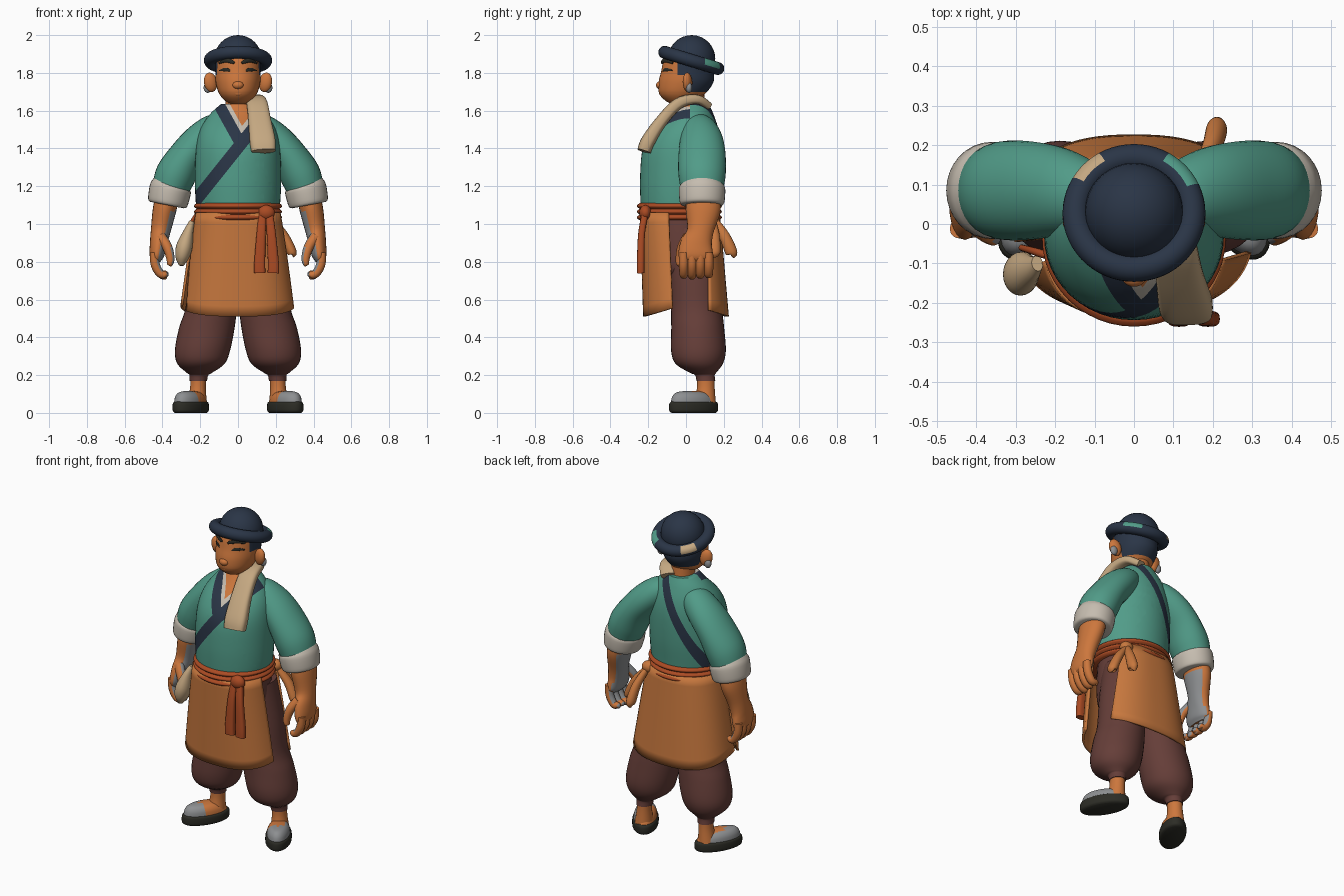
import bpy, bmesh
from math import sin, cos, pi, sqrt, radians, atan2
from mathutils import Vector

cube = bpy.data.objects.get("Cube")
if cube:
    bpy.data.objects.remove(cube)


def material(name, code):
    lin = [(int(code[i:i + 2], 16) / 255) ** 2.2 for i in (0, 2, 4)] + [1]
    m = bpy.data.materials.new(name)
    m.use_nodes = True
    m.diffuse_color = lin
    m.node_tree.nodes["Principled BSDF"].inputs["Base Color"].default_value = lin
    return m


teal = material("teal cloth", "529a87")
navy = material("navy cloth", "2e3848")
skin = material("warm skin", "cb763f")
orange = material("apron orange", "c67740")
red = material("sash red", "a94c28")
maroon = material("trouser maroon", "65403b")
tan = material("towel tan", "c3a680")
pale = material("pale cuff", "c4bbae")
grey = material("grey leather", "8c8e90")
dark = material("dark sole", "30302a")
parts = []


def finish(name, bm, mats, rule=None):
    bmesh.ops.recalc_face_normals(bm, faces=bm.faces)
    bm.normal_update()
    if rule:
        for f in bm.faces:
            f.material_index = rule(f.calc_center_median(), f.normal)
    me = bpy.data.meshes.new(name)
    bm.to_mesh(me)
    bm.free()
    for m in mats:
        me.materials.append(m)
    ob = bpy.data.objects.new(name, me)
    bpy.context.collection.objects.link(ob)
    parts.append(ob)
    return ob


def smooth_path(pts, steps):
    # Catmull-Rom through positions and radii together
    P = [pts[0]] + list(pts) + [pts[-1]]
    out = []
    for a, b, c, d in zip(P, P[1:], P[2:], P[3:]):
        for k in range(steps):
            t = k / steps
            out.append([q + .5 * t * (r - p + t * (2 * p - 5 * q + 4 * r - s + t * (3 * (q - r) + s - p)))
                        for p, q, r, s in zip(a, b, c, d)])
    return out + [list(pts[-1])]


def power(v, e):
    return abs(v) ** e * (1 if v > 0 else -1)


def sweep(name, pts, mats, hint=(0, 1, 0), flat=False, side=1, seg=24, e=1, steps=5, cuts=(), rule=None):
    """Rings (x, y, z, r1, r2); r2 lies along hint. Flat rings stay level."""
    P = smooth_path([(p[0] * side, *p[1:]) for p in pts], steps)
    bm = bmesh.new()
    rings = []
    for i, p in enumerate(P):
        t = (Vector(P[min(i + 1, len(P) - 1)][:3]) - Vector(P[max(i - 1, 0)][:3])).normalized()
        if flat:
            t = Vector((0, 0, 1))
        u = Vector(hint)
        u = (u - t * u.dot(t)).normalized()
        v = u.cross(t)
        rings.append([bm.verts.new(Vector(p[:3]) + v * max(p[3], .002) * power(cos(a), e)
                                   + u * max(p[4], .002) * power(sin(a), e))
                      for a in (2 * pi * k / seg for k in range(seg))])
    for a, b in zip(rings, rings[1:]):
        for k in range(seg):
            bm.faces.new((a[k], a[(k + 1) % seg], b[(k + 1) % seg], b[k]))
    bm.faces.new(rings[0])
    bm.faces.new(rings[-1])
    for co, no in cuts:
        bmesh.ops.bisect_plane(bm, geom=bm.verts[:] + bm.edges[:] + bm.faces[:], plane_co=co, plane_no=no)
    return finish(name, bm, mats, rule)


# Tunic: crossing collar bands and open neck are cut into the surface
BANDS = {"strap": (Vector((-.22, 0, 1.13)), Vector((-.78, 0, .625))),
         "collar": (Vector((-.1, 0, 1.63)), Vector((.874, 0, .486))),
         "back": (Vector((-.2, 0, 1.12)), Vector((-.887, 0, .46)))}


def offset(key, c):
    return (c - BANDS[key][0]).dot(BANDS[key][1])


tunic_cuts = [((0, .02, 0), (0, 1, 0))]
for key, levels in (("strap", (-.032, .032, .055)), ("collar", (-.03, .03, .052)), ("back", (-.026, .026))):
    co, no = BANDS[key]
    tunic_cuts += [(co + no * (d / no.length_squared), no) for d in levels]


def tunic_rule(c, n):
    if c.y > .02:
        return 1 if abs(offset("back", c)) < .026 else 0
    s, k = offset("strap", c), offset("collar", c)
    if abs(s) < .032 or (s > 0 and abs(k) < .03):
        return 1
    if s > .055 and k > .052:
        return 3
    return 2 if s > .032 and k > .03 else 0


sweep("tunic", [(0, -.035, 1.05, .212, .2), (0, -.035, 1.12, .224, .206), (0, -.03, 1.25, .228, .213),
                (0, -.022, 1.4, .222, .207), (0, -.003, 1.5, .2, .175), (0, .022, 1.58, .15, .124),
                (0, .03, 1.635, .09, .092)], [teal, navy, pale, skin], flat=True, seg=48,
      cuts=tunic_cuts, rule=tunic_rule)
sweep("neck", [(0, .04, 1.52, .07, .07), (0, .03, 1.6, .066, .072), (0, .025, 1.72, .066, .07)], [skin], flat=True)


# Head with hair painted at the back
def hair_rule(c, n):
    return 1 if (c.y > .02 and c.z > 1.7) or (c.y > -.045 and c.z > 1.79) else 0


sweep("head", [(0, -.04, 1.635, .03, .03), (0, -.03, 1.65, .065, .075), (0, -.02, 1.69, .1, .122),
               (0, 0, 1.75, .118, .145), (0, .008, 1.81, .12, .139), (0, .014, 1.87, .118, .132),
               (0, .02, 1.91, .105, .11), (0, .03, 1.95, .07, .07), (0, .03, 1.97, .02, .02)],
      [skin, navy], flat=True, seg=40, rule=hair_rule,
      cuts=[((0, .02, 0), (0, 1, 0)), ((0, -.045, 0), (0, 1, 0)), ((0, 0, 1.7), (0, 0, 1)), ((0, 0, 1.79), (0, 0, 1))])


def ball(name, loc, scale, mat, rot=(0, 0, 0)):
    bpy.ops.mesh.primitive_uv_sphere_add(segments=32, ring_count=16, radius=1, location=loc, rotation=rot)
    ob = bpy.context.object
    ob.name, ob.scale = name, scale
    ob.data.materials.append(mat)
    parts.append(ob)
    return ob


def face_y(x):
    return .009 - .137 * sqrt(1 - (x / .121) ** 2)


ball("nose", (0, -.135, 1.735), (.03, .024, .022), skin)
ball("mouth", (0, -.128, 1.69), (.03, .014, .012), skin)
for s, word in ((1, "left"), (-1, "right")):
    ball(word + "_ear", (.145 * s, .008, 1.75), (.036, .024, .052), skin, (0, .2 * s, -.3 * s))
    ball(word + "_ear_lobe", (.16 * s, .016, 1.722), (.022, .017, .028), grey)
    sweep(word + "_brow", [(x, face_y(x) - .002, z, .005, h) for x, z, h in
                           ((.02, 1.852, .006), (.035, 1.86, .011), (.065, 1.866, .011), (.1, 1.852, .005))],
          [dark], hint=(0, 0, 1), side=s, seg=10)
    sweep(word + "_eye", [(x, face_y(x), z, .004, h) for x, z, h in
                          ((.04, 1.81, .003), (.055, 1.815, .01), (.075, 1.817, .009), (.098, 1.812, .003))],
          [dark], hint=(0, 0, 1), side=s, seg=10)

# Hat: round crown and rolled tilted brim with two small patches
ball("hat_crown", (0, .03, 1.875), (.125, .125, .125), navy)
bpy.ops.mesh.primitive_torus_add(major_radius=.147, minor_radius=.034, major_segments=60, minor_segments=20,
                                 location=(0, .028, 1.866), rotation=(radians(-17), 0, 0))
brim = bpy.context.object
brim.name = "hat_brim"
parts.append(brim)
for m in (navy, teal, tan):
    brim.data.materials.append(m)
for f in brim.data.polygons:
    a = atan2(f.center.y, f.center.x)
    if f.center.z > .004 and f.center.xy.length > .147:
        f.material_index = 1 if .45 < a < 1.05 else 2 if 2.1 < a < 2.65 else 0

# Arms, hands, legs and shoes
for s, word in ((1, "left"), (-1, "right")):
    def palm(c, n, s=s):
        return 1 if n.x * s < -.6 and c.z < 1.07 else 0

    sweep(word + "_sleeve", [(.08, .06, 1.53, .06, .07), (.13, .07, 1.5, .082, .095), (.2, .082, 1.44, .092, .115),
                             (.27, .085, 1.36, .096, .125), (.33, .085, 1.26, .107, .125),
                             (.362, .085, 1.17, .095, .11)], [teal], side=s, seg=32)
    sweep(word + "_cuff", [(.352, .085, 1.205, .09, .1), (.356, .085, 1.193, .11, .122),
                           (.372, .085, 1.115, .106, .118), (.375, .085, 1.1, .09, .1)], [pale], side=s, seg=32)
    sweep(word + "_forearm", [(.375, .09, 1.14, .062, .09), (.39, .09, 1.07, .062, .092), (.41, .075, .96, .052, .07),
                              (.422, .055, .89, .045, .085), (.43, .05, .83, .038, .09), (.43, .05, .8, .02, .07)],
          [skin, grey], side=s, rule=palm)
    for i in range(4):
        y = -.012 + .044 * i
        sweep(word + "_finger", [(.445, y, .85, .022, .024), (.438, y, .785, .024, .025), (.412, y, .738, .022, .023),
                                 (.383, y, .722 + .006 * abs(i - 1), .018, .02), (.375, y, .72, .004, .004)],
              [skin, grey], side=s, seg=12, rule=palm)
    sweep(word + "_thumb", [(.41, .01, .93, .03, .03), (.375, -.02, .88, .026, .026), (.358, -.032, .82, .022, .023),
                            (.36, -.035, .785, .015, .017), (.362, -.035, .778, .003, .003)],
          [skin, grey], side=s, seg=12, rule=palm)
    sweep(word + "_trouser_leg", [(.11, .03, .98, .1, .13), (.13, .045, .75, .125, .13), (.142, .055, .56, .135, .135),
                                  (.165, .062, .45, .147, .14), (.188, .066, .33, .146, .145),
                                  (.196, .07, .26, .125, .125), (.204, .09, .213, .068, .07),
                                  (.207, .1, .2, .05, .052), (.21, .105, .17, .046, .05)],
          [maroon], flat=True, side=s, seg=32)
    sweep(word + "_ankle", [(.21, .105, .19, .042, .046), (.212, .105, .13, .042, .047), (.217, .1, .05, .052, .058)],
          [skin], flat=True, side=s)
    sole = sweep(word + "_sole", [(0, 0, 0, .062, .13), (0, 0, .012, .073, .143), (0, 0, .048, .073, .143),
                                  (0, 0, .06, .064, .132)], [dark], flat=True, seg=32)
    upper = sweep(word + "_shoe_upper", [(0, 0, .05, .067, .135), (0, -.006, .085, .061, .12),
                                         (0, -.012, .108, .042, .09), (0, -.014, .116, .01, .04)],
                  [skin, grey], flat=True, seg=32, rule=lambda c, n, s=s: int(c.y < -.025 or c.x * s > .035))
    for ob in (sole, upper):
        ob.location, ob.rotation_euler = (.25 * s, .04, 0), (0, 0, radians(30) * s)
sweep("trouser_seat", [(0, -.02, 1.06, .2, .18), (0, -.015, .9, .212, .185), (0, 0, .75, .21, .175),
                       (0, .02, .68, .12, .11)], [maroon], flat=True, seg=32)


# Apron: two flaring wrapped panels (angles in degrees at waist and hem)
def apron_panel(name, start, end, middle):
    bm = bmesh.new()
    rows, cols, grid = 10, 36, []
    for r in range(rows + 1):
        t = r / rows
        a0, a1 = (radians(v[0] + (v[1] - v[0]) * t) for v in (start, end))
        row = []
        for k in range(cols + 1):
            a = a0 + (a1 - a0) * k / cols
            drop = .55 - .025 * abs(a - radians(middle)) ** 2
            row.append(bm.verts.new(((.222 + .076 * t ** .9) * power(cos(a), .8),
                                     -.033 + .033 * t + (.205 + .015 * t) * power(sin(a), .8), 1.06 - drop * t)))
        grid.append(row)
    for a, b in zip(grid, grid[1:]):
        for k in range(cols):
            bm.faces.new((a[k], a[k + 1], b[k + 1], b[k]))
    ob = finish(name, bm, [orange])
    mod = ob.modifiers.new("thickness", "SOLIDIFY")
    mod.thickness, mod.offset = .014, 0


apron_panel("apron_front", (-168, -152), (-12, -14), -90)
apron_panel("apron_back", (40, 28), (180, 188), 95)

# Waist sash: three ropes, a knot and hanging tails
sweep("waist_sash", [(0, -.035, 1.02 + .0075 * i, .219 + .014 * abs(sin(pi * i / 4)), .211 + .014 * abs(sin(pi * i / 4)))
                     for i in range(13)], [red], flat=True, seg=48, steps=2)
ball("sash_knot", (.15, -.215, 1.06), (.045, .032, .04), red)
for x0, x1 in ((.13, .115), (.165, .187)):
    sweep("sash_tail", [(x0, -.215, 1.06, .018, .02), ((x0 + x1) / 2, -.235, .95, .018, .024),
                        (x1, -.24, .8, .02, .029), (x1, -.24, .74, .02, .03)],
          [red], hint=(1, 0, 0), e=.7)
ball("apron_bow_knot", (.165, .13, 1.04), (.04, .035, .035), orange)
for tip in ((.21, .24, .85), (.285, .15, .85)):
    mid = Vector((.165, .13, 1.04)).lerp(Vector(tip), .55) + Vector((.008, .008, .01))
    sweep("apron_tie", [(.165, .13, 1.04, .015, .02), (*mid, .024, .028), (*tip, .026, .032),
                        (tip[0], tip[1], .835, .01, .015)], [orange])

# Pouch on the right hip and towel over the left shoulder
sweep("hip_pouch", [(-.245, -.1, 1.01, .015, .02), (-.262, -.115, .96, .026, .035), (-.284, -.125, .88, .043, .055),
                    (-.296, -.13, .82, .035, .045), (-.3, -.135, .78, .012, .014)], [tan])
sweep("pouch_cord", [(-.22, -.08, 1.05, .01, .01), (-.25, -.07, 1, .01, .01), (-.285, -.06, .9, .008, .008)], [red], seg=10)
sweep("shoulder_towel", [(.045, .115, 1.63, .02, .04), (.08, .055, 1.66, .025, .05), (.1, -.04, 1.638, .03, .055),
                         (.115, -.13, 1.545, .032, .06), (.13, -.2, 1.44, .038, .068), (.135, -.222, 1.385, .036, .064)],
      [tan], hint=(1, 0, 0), e=.65, seg=32)

# Smooth shading with kept edges
bpy.ops.object.select_all(action="DESELECT")
for ob in parts:
    ob.select_set(True)
bpy.context.view_layer.objects.active = parts[0]
bpy.ops.object.shade_smooth_by_angle(angle=radians(45))
